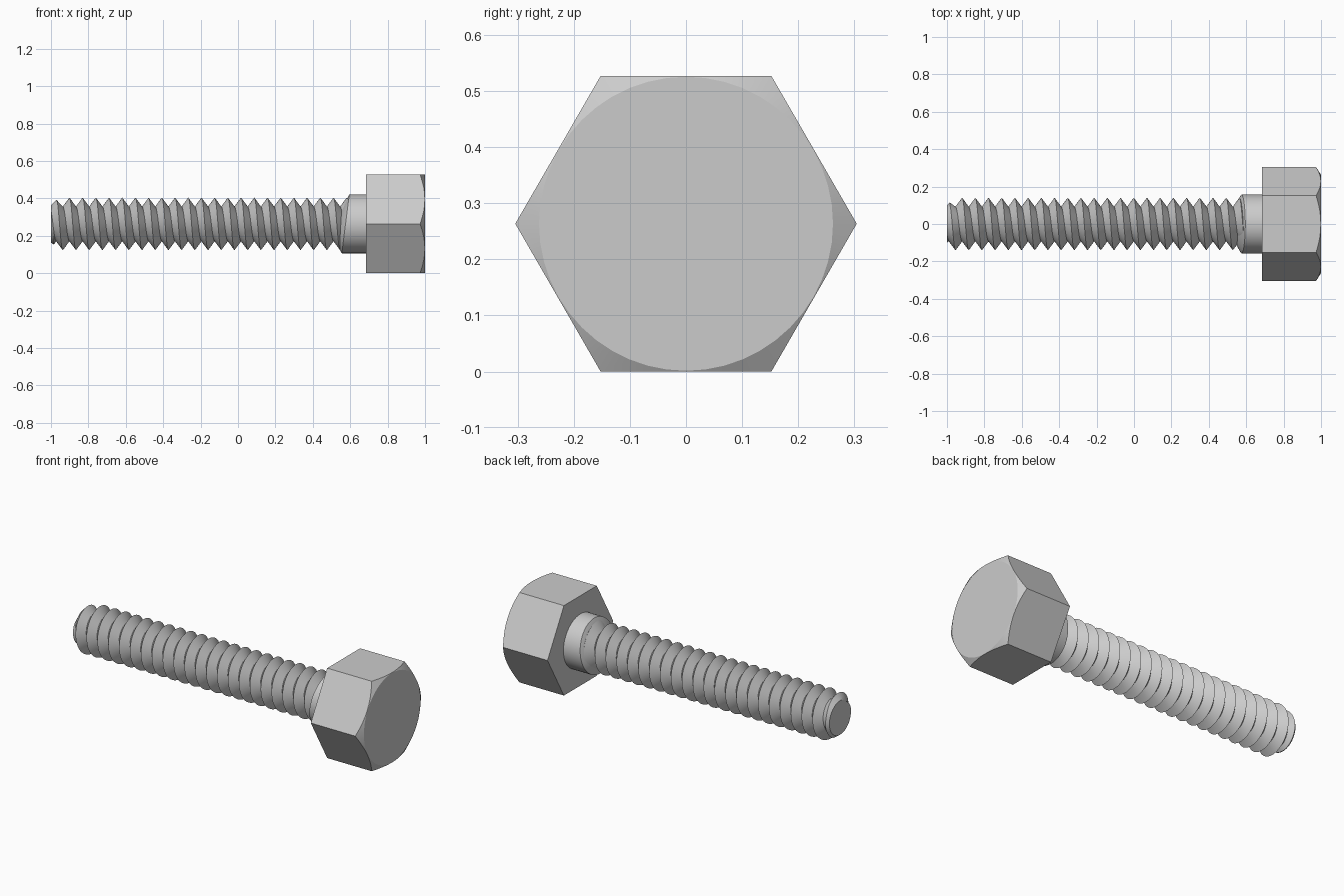
import bpy, bmesh, math
from math import sin, cos, pi

cube = bpy.data.objects.get("Cube")
if cube:
    bpy.data.objects.remove(cube)

APOTHEM = 0.2635            # half the distance across the head's flats
AXIS_Z = APOTHEM            # the bolt lies along x at this height
PITCH = 0.0706
CREST, ROOT = 0.14, 0.092
SEGS = 48

steel = bpy.data.materials.new("grey steel")
steel.use_nodes = True
grey = (0.6, 0.6, 0.6, 1)
steel.diffuse_color = grey
steel.node_tree.nodes["Principled BSDF"].inputs["Base Color"].default_value = grey


def point(x, r, t):
    return (x, r * cos(t), r * sin(t))


def finish(name, bm, angle):
    bmesh.ops.recalc_face_normals(bm, faces=bm.faces)
    mesh = bpy.data.meshes.new(name)
    bm.to_mesh(mesh)
    bm.free()
    mesh.materials.append(steel)
    ob = bpy.data.objects.new(name, mesh)
    ob.location.z = AXIS_Z
    bpy.context.collection.objects.link(ob)
    bpy.ops.object.select_all(action='DESELECT')
    ob.select_set(True)
    bpy.context.view_layer.objects.active = ob
    bpy.ops.object.shade_smooth_by_angle(angle=math.radians(angle))


def lathe(name, rings, angle):
    """Skin a list of functions, each giving (x, radius) at an angle, and cap the ends."""
    bm = bmesh.new()
    turns = [2 * pi * i / SEGS for i in range(SEGS)]
    loops = [[bm.verts.new(point(*ring(t), t)) for t in turns] for ring in rings]
    for a, b in zip(loops, loops[1:]):
        for i in range(SEGS):
            j = (i + 1) % SEGS
            bm.faces.new((a[i], a[j], b[j], b[i]))
    bm.faces.new(loops[0])
    bm.faces.new(loops[-1])
    finish(name, bm, angle)


# Hexagonal head with a conical chamfer on its outer end
FACE_R = 0.262


def hex_radius(t):
    return APOTHEM / cos(t % (pi / 3) - pi / 6)


lathe("hex_head", [
    lambda t: (0.685, hex_radius(t)),
    lambda t: (1 - (hex_radius(t) - FACE_R) / 1.6, hex_radius(t)),
    lambda t: (1, FACE_R)], 20)

# Plain collar under the head, its tapered start leaning with the thread
lathe("collar", [
    lambda t: (0.535 + 0.02 * sin(t), 0.085),
    lambda t: (0.575 + 0.02 * sin(t), 0.157),
    lambda t: (0.69, 0.157)], 30)

# Right-handed thread: a V-shaped ribbon wound along the shank
bm = bmesh.new()
previous = None
for i in range(-2 * SEGS, 23 * SEGS):
    t = 2 * pi * i / SEGS
    x = -0.972 + PITCH * (t - pi / 2) / (2 * pi)
    row = [bm.verts.new(point(x + s * PITCH / 2, r, t))
           for s, r in ((-1, ROOT), (0, CREST), (1, ROOT))]
    if previous:
        for k in range(2):
            bm.faces.new((previous[k], previous[k + 1], row[k + 1], row[k]))
    previous = row
bmesh.ops.remove_doubles(bm, verts=bm.verts, dist=0.0005)


def slice_at(x, clear):
    return bmesh.ops.bisect_plane(
        bm, geom=bm.verts[:] + bm.edges[:] + bm.faces[:], dist=1e-5,
        plane_co=(x, 0, 0), plane_no=(1, 0, 0), clear_inner=clear)["geom_cut"]


# Trim the tip flat, close it and chamfer its rim
slice_at(-0.985, False)
cut = slice_at(-1, True)
bmesh.ops.edgeloop_fill(bm, edges=[e for e in cut if isinstance(e, bmesh.types.BMEdge)])
for v in bm.verts:
    r = math.hypot(v.co.y, v.co.z)
    limit = 0.1 + (v.co.x + 1)
    if r > limit:
        v.co.y *= limit / r
        v.co.z *= limit / r
finish("threaded_shank", bm, 40)
